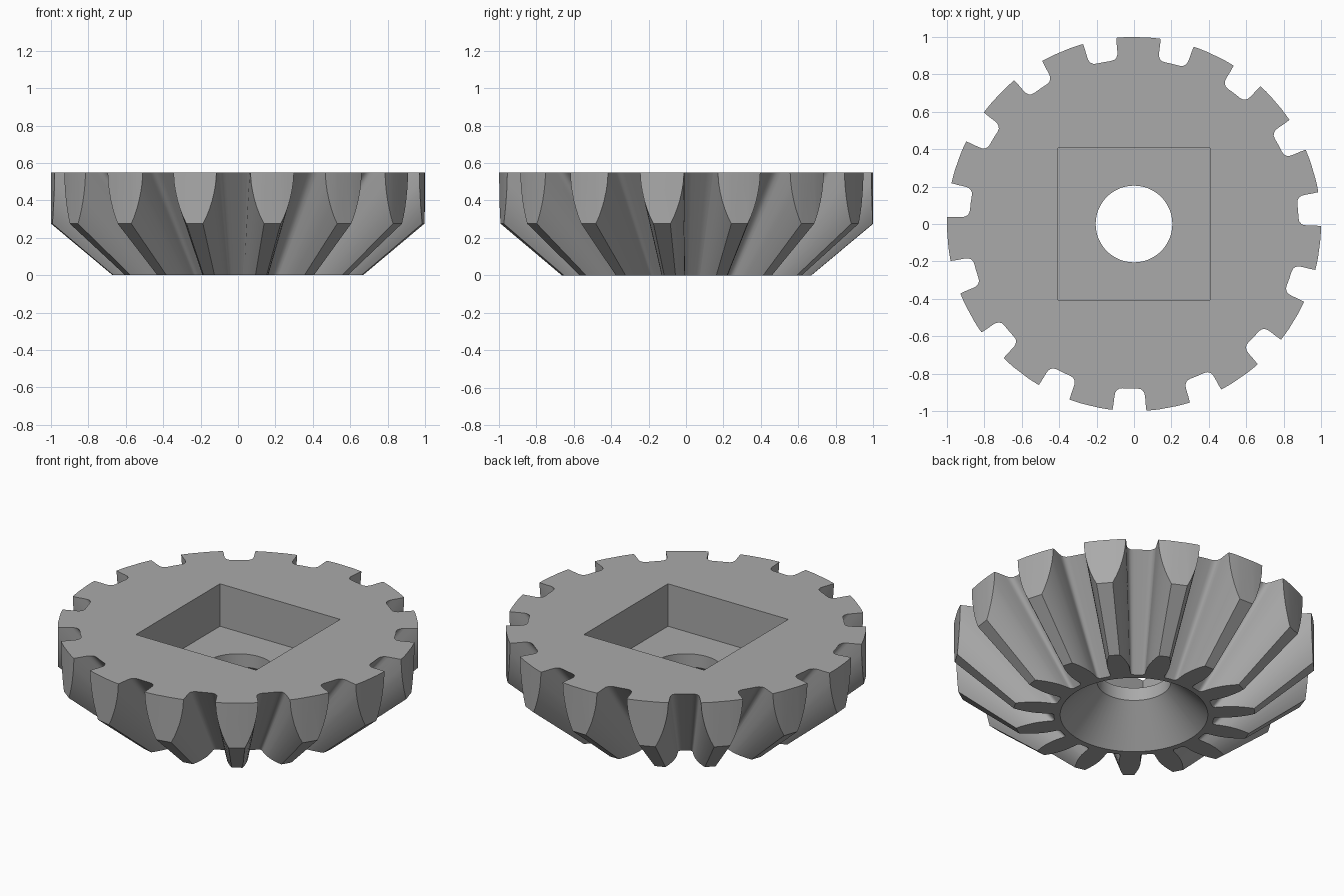
import bpy, bmesh
from math import radians, sin, cos, pi

TEETH, HEIGHT, RIM = 15, 0.55, 1.0
APEX = 0.56            # depth of the pitch cone apex below the base
FIRST = radians(-7.4)  # direction of the first tooth

old = bpy.data.objects.get("Cube")
if old:
    bpy.data.objects.remove(old, do_unlink=True)

grey = bpy.data.materials.new("steel grey")
grey.use_nodes = True
colour = (0.4, 0.4, 0.4, 1)
grey.diffuse_color = colour
grey.node_tree.nodes["Principled BSDF"].inputs["Base Color"].default_value = colour


def make_object(name, bm):
    bmesh.ops.recalc_face_normals(bm, faces=bm.faces)
    mesh = bpy.data.meshes.new(name)
    bm.to_mesh(mesh)
    bm.free()
    obj = bpy.data.objects.new(name, mesh)
    bpy.context.collection.objects.link(obj)
    obj.data.materials.append(grey)
    return obj


def bridge(bm, a, b):
    """Quads between two closed rings, skipping the shared points."""
    n = len(a)
    for i in range(n):
        j = (i + 1) % n
        corners = list(dict.fromkeys([a[i], a[j], b[j], b[i]]))
        if len(corners) > 2:
            bm.faces.new(corners)


# Half tooth: radius per unit of height above the apex, degrees off the tooth centre
half = [(0.793, 12), (0.793, 9.4), (0.796, 8.3), (0.805, 7.5), (0.818, 7.05),
        (0.835, 6.92), (0.87, 6.9), (RIM / (HEIGHT + APEX), 6.8), (0.95, 6.55), (0.99, 6.15),
        (1.04, 5.5), (1.09, 4.7), (1.145, 3.7), (1.197, 2.6)]
tooth = [(r, -a) for r, a in half] + [(r, a) for r, a in reversed(half[1:])]

# Gear body: cone-shaped teeth trimmed by the cylindrical rim
bm = bmesh.new()
base, middle, top = [], [], []
for k in range(TEETH):
    for r, deg in tooth:
        a = FIRST + 2 * pi * k / TEETH + radians(deg)
        z = min(HEIGHT, RIM / r - APEX)
        outer = r * (z + APEX)
        base.append(bm.verts.new((r * APEX * cos(a), r * APEX * sin(a), 0)))
        middle.append(bm.verts.new((outer * cos(a), outer * sin(a), z)))
        trimmed = z < HEIGHT - 1e-5
        top.append(bm.verts.new((outer * cos(a), outer * sin(a), HEIGHT)) if trimmed else middle[-1])
bridge(bm, base, middle)
bridge(bm, middle, top)
bm.faces.new(base)
bm.faces.new(top)
gear = make_object("bevel_gear", bm)

# Square pocket cutter
bm = bmesh.new()
bmesh.ops.create_cube(bm, size=1)
for v in bm.verts:
    v.co = (v.co.x * 0.814, v.co.y * 0.814, 0.29 if v.co.z < 0 else 0.8)
pocket = make_object("pocket_cutter", bm)

# Shaft hole and underside cone cutter
bm = bmesh.new()
rings = []
for r, z in [(0.459, -0.05), (0.205, 0.21), (0.205, 0.4)]:
    rings.append([bm.verts.new((r * cos(2 * pi * i / 64), r * sin(2 * pi * i / 64), z))
                  for i in range(64)])
bridge(bm, rings[0], rings[1])
bridge(bm, rings[1], rings[2])
bm.faces.new(rings[0])
bm.faces.new(rings[2])
bore = make_object("bore_cutter", bm)

# Cut the pocket and the bore
bpy.ops.object.select_all(action='DESELECT')
bpy.context.view_layer.objects.active = gear
gear.select_set(True)
for cutter in (pocket, bore):
    cut = gear.modifiers.new(cutter.name, 'BOOLEAN')
    cut.operation, cut.solver, cut.object = 'DIFFERENCE', 'EXACT', cutter
    bpy.ops.object.modifier_apply(modifier=cut.name)
    bpy.data.objects.remove(cutter, do_unlink=True)

bpy.ops.object.shade_smooth_by_angle(angle=radians(28))
